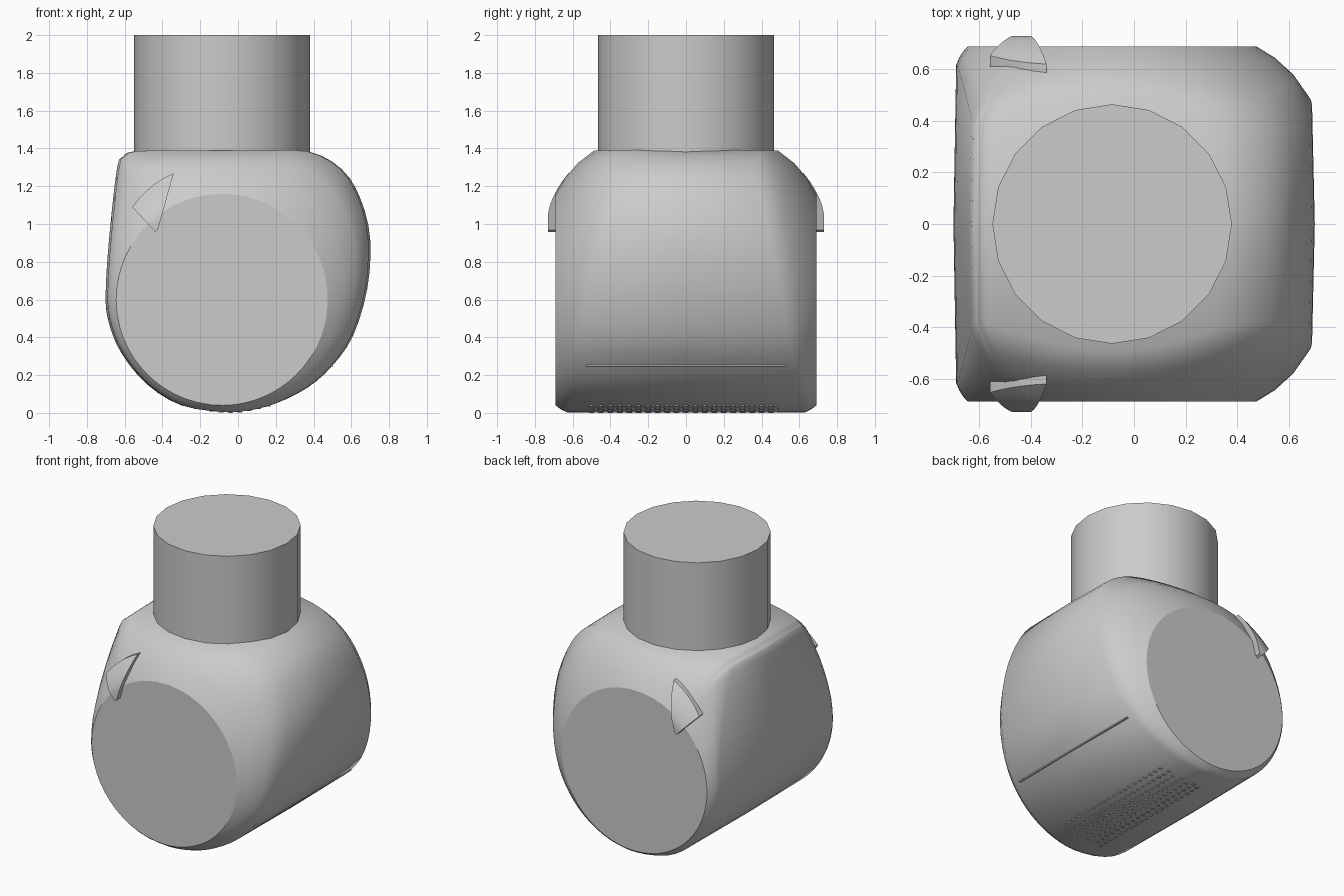
import bpy, bmesh, math
from mathutils import Vector

old = bpy.data.objects.get("Cube")
if old:
    bpy.data.objects.remove(old, do_unlink=True)

grey = bpy.data.materials.new("light_grey")
grey.use_nodes = True
grey.diffuse_color = (0.6, 0.6, 0.6, 1)
grey.node_tree.nodes["Principled BSDF"].inputs["Base Color"].default_value = grey.diffuse_color

CX, CZ, CAP_R, HALF = -0.085, 0.60, 0.56, 0.69


def finish(name, bm, angle=None):
    bmesh.ops.recalc_face_normals(bm, faces=bm.faces)
    mesh = bpy.data.meshes.new(name)
    bm.to_mesh(mesh)
    bm.free()
    mesh.materials.append(grey)
    obj = bpy.data.objects.new(name, mesh)
    bpy.context.collection.objects.link(obj)
    if angle:
        bpy.ops.object.select_all(action="DESELECT")
        obj.select_set(True)
        bpy.context.view_layer.objects.active = obj
        bpy.ops.object.shade_smooth_by_angle(angle=math.radians(angle))
    return obj


def smooth_loop(pts, steps):
    """Closed Catmull-Rom curve through the points."""
    out, n = [], len(pts)
    for i in range(n):
        a, b, c, d = (Vector(pts[(i + k) % n]) for k in (-1, 0, 1, 2))
        for s in range(steps):
            t = s / steps
            out.append(0.5 * (2 * b + (c - a) * t + (2 * a - 5 * b + 4 * c - d) * t * t
                              + (3 * b - a - 3 * c + d) * t ** 3))
    return out


# Body: side profile lofted to a round flat cap at each end
profile = smooth_loop([
    (-0.61, 1.355), (-0.55, 1.385), (-0.3, 1.388), (0.1, 1.388), (0.37, 1.385),
    (0.55, 1.29), (0.65, 1.13), (0.70, 0.92), (0.685, 0.66), (0.61, 0.41),
    (0.50, 0.25), (0.37, 0.135), (0.2, 0.05), (0.05, 0.012), (-0.08, 0.005),
    (-0.3, 0.04), (-0.48, 0.15), (-0.62, 0.32), (-0.69, 0.5), (-0.70, 0.66),
    (-0.68, 0.95), (-0.64, 1.3)], 3)


def body_column(p):
    """Points from the front cap rim to the back cap rim."""
    offset = p - Vector((CX, CZ))
    r, d = offset.length, offset.normalized()
    gap = r - CAP_R
    drop = 0.03 + 0.75 * gap
    half = []
    for t in (0, 0.3, 0.65, 1):
        bulge = 0.28 * gap * t * (1 - t)
        q = Vector((CX, CZ)) + d * (CAP_R + gap * t + bulge)
        half.append((q.x * (1 - 0.015 * t), HALF - drop * t + bulge, q.y))
    mid = [(p.x, 0, p.y)]
    return [(x, -y, z) for x, y, z in half] + mid + half[::-1]


bm = bmesh.new()
columns = [[bm.verts.new(c) for c in body_column(p)] for p in profile]
for a, b in zip(columns, columns[1:] + columns[:1]):
    for k in range(len(a) - 1):
        bm.faces.new((a[k], a[k + 1], b[k + 1], b[k])).smooth = True
for k in (0, -1):
    cap = bm.faces.new([c[k] for c in columns])
    for e in cap.edges:
        e.smooth = False
finish("body", bm)

# Neck
bpy.ops.mesh.primitive_cylinder_add(vertices=20, radius=0.465, depth=0.65,
                                    location=(-0.085, 0, 1.675))
neck = bpy.context.object
neck.name = "neck"
neck.data.materials.append(grey)
bpy.ops.object.shade_smooth_by_angle(angle=math.radians(30))


# Side tabs: pointed fins that follow the shoulder
def tab(name, side):
    tip, left, right = Vector((-0.43, 0.95)), Vector((-0.56, 1.09)), Vector((-0.34, 1.27))
    rows, cols = 7, 5
    bm = bmesh.new()
    outer, inner = [], []
    for i in range(rows + 1):
        t = 0.06 + 0.94 * i / rows
        for j in range(cols + 1):
            s = j / cols
            edge = left.lerp(right, s) + Vector((-0.6, 0.8)) * 0.08 * s * (1 - s)
            p = tip.lerp(edge, t)
            over = max(0, (p - Vector((CX, CZ))).length - CAP_R)
            y = 0.73 - 0.35 * over - 2.2 * over * over
            outer.append(bm.verts.new((p.x, side * y, p.y)))
            inner.append(bm.verts.new((p.x, side * 0.56, p.y)))
    w = cols + 1
    for i in range(rows):
        for j in range(cols):
            k = i * w + j
            for grid in (outer, inner):
                bm.faces.new((grid[k], grid[k + 1], grid[k + w + 1], grid[k + w]))
    rim = [i * w for i in range(rows)] + [rows * w + j for j in range(cols)]
    rim += [i * w + cols for i in range(rows, 0, -1)] + list(range(cols, 0, -1))
    for a, b in zip(rim, rim[1:] + rim[:1]):
        bm.faces.new((outer[a], outer[b], inner[b], inner[a]))
    finish(name, bm, 40)


tab("right_front_tab", -1)
tab("right_back_tab", 1)

# Lower seam line
bpy.ops.mesh.primitive_cube_add(size=1, location=(0.497, 0, 0.25))
seam = bpy.context.object
seam.name = "lower_seam"
seam.scale = (0.012, 1.06, 0.008)
seam.data.materials.append(grey)

# Underside grille: staggered small studs
bottom = sorted((p for p in profile if p.y < 0.2), key=lambda p: p.x)


def bottom_z(x):
    for a, b in zip(bottom, bottom[1:]):
        if a.x <= x <= b.x:
            return a.y + (b.y - a.y) * (x - a.x) / (b.x - a.x)
    return 0


bm = bmesh.new()
for i in range(7):
    x = -0.14 + 0.05 * i
    for j in range(20):
        y = -0.5 + 0.05 * j + (0.025 if i % 2 else 0)
        stud = bmesh.ops.create_cone(bm, cap_ends=True, segments=6, radius1=0.014,
                                     radius2=0.014, depth=0.01)
        bmesh.ops.translate(bm, verts=stud["verts"], vec=(x, y, bottom_z(x) + 0.001))
finish("underside_grille", bm)
